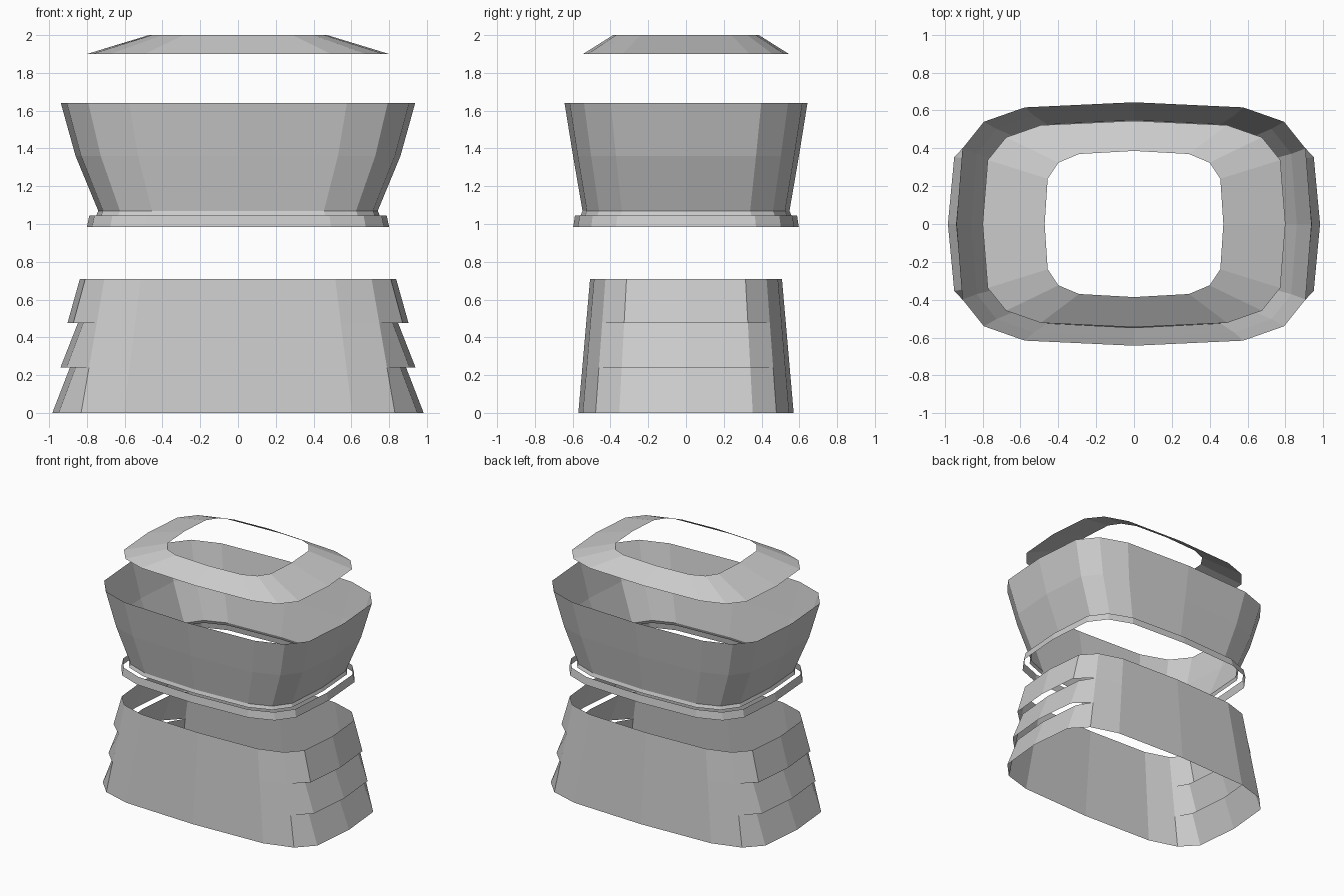
import bpy

if "Cube" in bpy.data.objects:
    bpy.data.objects.remove(bpy.data.objects["Cube"])

# One quarter of the rounded-rectangle section, as fractions of the half-sizes
QUARTER = [(1, 0), (.966, .62), (.845, .84), (.615, .958), (0, 1)]
FULL = (QUARTER
        + [(-x, y) for x, y in reversed(QUARTER[:-1])]
        + [(-x, -y) for x, y in QUARTER[1:]]
        + [(x, -y) for x, y in reversed(QUARTER[1:-1])])


def ring(rx, ry, z, side_rx=None):
    """Section ring; side_rx moves only the vertices at the left and right ends."""
    side_rx = side_rx or rx
    return [((side_rx if abs(x) > .9 else rx) * x, ry * y, z) for x, y in FULL]


def loft(name, *strips):
    """Open shell; each strip is a stack of rings from bottom to top."""
    verts, faces, n = [], [], len(FULL)
    for strip in strips:
        start = len(verts)
        for r in strip:
            verts += r
        for k in range(len(strip) - 1):
            a = start + k * n
            for i in range(n):
                j = (i + 1) % n
                faces.append((a + i, a + j, a + n + j, a + n + i))
    mesh = bpy.data.meshes.new(name)
    mesh.from_pydata(verts, [], faces)
    obj = bpy.data.objects.new(name, mesh)
    bpy.context.collection.objects.link(obj)
    return obj


# Tapered base: three tiers whose side plates overlap like shingles
def base_ring(z, side_rx):
    t = z / .71
    return ring(.983 - .146 * t, .57 - .062 * t, z, side_rx)


tiers = [(0, .983, .24, .89), (.24, .94, .475, .848), (.475, .903, .71, .837)]
loft("base_skirt", *[[base_ring(z0, s0), base_ring(z1, s1)]
                     for z0, s0, z1, s1 in tiers])

# Loose belt band around the waist
loft("waist_band", [ring(.80, .597, .985), ring(.787, .588, 1.045)])

# Flared upper body with a short neck at the bottom
loft("upper_body", [ring(.75, .558, 1.045), ring(.74, .548, 1.07),
                    ring(.86, .598, 1.36), ring(.938, .643, 1.64)])

# Sloping open collar on top
loft("top_collar", [ring(.80, .545, 1.90), ring(.472, .386, 2.0)])
